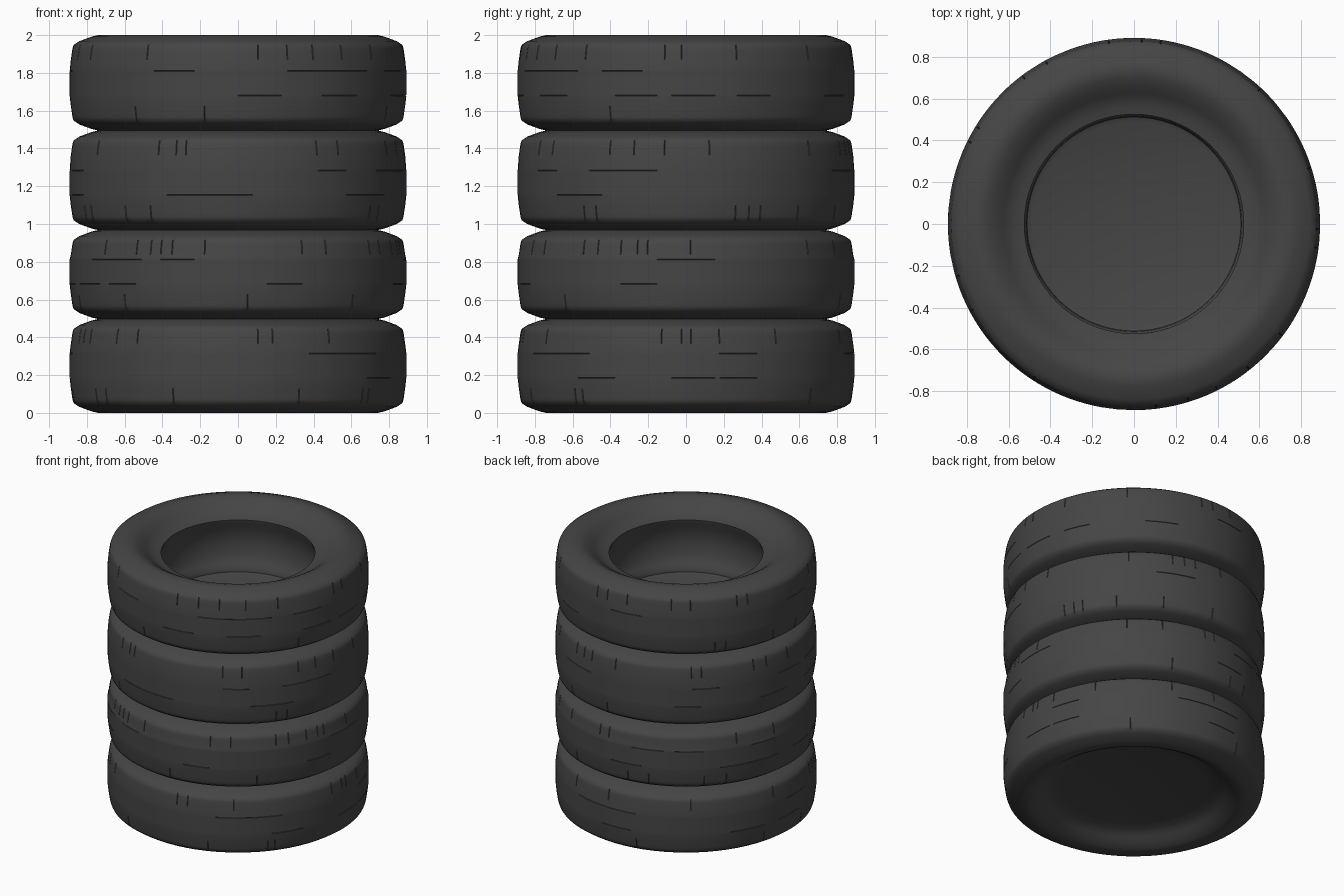
import bpy, bmesh, math, random

if "Cube" in bpy.data.objects:
    bpy.data.objects.remove(bpy.data.objects["Cube"])

random.seed(4)
rubber = bpy.data.materials.new("dark_rubber")
rubber.diffuse_color = (0.06, 0.06, 0.06, 1)
rubber.use_nodes = True
rubber.node_tree.nodes["Principled BSDF"].inputs["Base Color"].default_value = rubber.diffuse_color
SEG = 72


def revolve(name, profile, angles, dent=None):
    """Spin a (radius, height) profile about z; dent(i, k) lowers a point inward."""
    bm = bmesh.new()
    rings = []
    for k, a in enumerate(angles):
        col = []
        for i, (r, z) in enumerate(profile):
            r2 = r - (dent(i, k) if dent else 0)
            col.append(bm.verts.new((r2 * math.cos(a), r2 * math.sin(a), z)))
        rings.append(col)
    n = len(angles)
    for k in range(n):
        c, d = rings[k], rings[(k + 1) % n]
        for i in range(len(profile) - 1):
            bm.faces.new((c[i], d[i], d[i + 1], c[i + 1]))
    bmesh.ops.remove_doubles(bm, verts=bm.verts, dist=0.0001)
    mesh = bpy.data.meshes.new(name)
    bm.to_mesh(mesh)
    bm.free()
    ob = bpy.data.objects.new(name, mesh)
    bpy.context.collection.objects.link(ob)
    mesh.materials.append(rubber)
    bpy.context.view_layer.objects.active = ob
    ob.select_set(True)
    bpy.ops.object.shade_smooth_by_angle(angle=math.radians(40))
    ob.select_set(False)
    return ob


# half cross-section from the inner lip to the tread, height measured from the sidewall face
side = [(0.525, 0.10), (0.56, 0.092), (0.60, 0.078), (0.625, 0.058), (0.66, 0.032),
        (0.70, 0.01), (0.74, 0.0), (0.775, 0.008), (0.84, 0.032), (0.87, 0.052),
        (0.876, 0.07), (0.879, 0.09), (0.885, 0.13)]
grooves = [0.185, 0.315]          # thin circumferential tread cuts


def tyre(name, z0, height, lower_lip, upper_lip):
    low = [p for p in side if lower_lip or p[0] > 0.6]
    high = [(r, height - z) for r, z in reversed(side) if upper_lip or r > 0.6]
    prof = list(low)
    groove_ids = []
    for g in grooves:
        groove_ids.append(len(prof) + 1)
        prof += [(0.891, g - 0.002), (0.891, g), (0.891, g + 0.002)]
    prof += high
    top_start = len(prof) - len(high)
    # even columns plus narrow triples for shoulder slits
    step = math.tau / SEG
    angles, slits = [], {}
    for s in range(SEG):
        angles.append(s * step)
        if random.random() < 0.4:
            a = (s + random.uniform(0.3, 0.7)) * step
            slits[len(angles) + 1] = random.choice(("low", "high", "high"))
            angles += [a - 0.003, a, a + 0.003]
    low_ids = {len(low) - 2, len(low) - 3}
    high_ids = {top_start + 1, top_start + 2}
    cut = {g: [random.random() * math.tau for _ in range(8)] for g in groove_ids}

    def dent(i, k):
        if k in slits and i in (low_ids if slits[k] == "low" else high_ids):
            return 0.007
        if i in cut and any(0 < (angles[k] - a) % math.tau < 0.18 for a in cut[i]):
            return 0.006
        return 0

    revolve(name, [(r, z + z0) for r, z in prof], angles, dent)


# four stacked tyres, slightly uneven in width
levels = [0.0, 0.497, 0.968, 1.495, 2.0]
for n in range(4):
    tyre(f"tyre_{n + 1}", levels[n], levels[n + 1] - levels[n], n == 0, n == 3)

even = [i * math.tau / SEG for i in range(SEG)]
# hollow inside the top tyre, down to its floor
revolve("top_well", [(0.525, 1.90), (0.528, 1.88), (0.56, 1.82), (0.57, 1.72),
                     (0.56, 1.63), (0.535, 1.57), (0.515, 1.545), (0.512, 1.515),
                     (0.49, 1.505), (0.0, 1.50)], even)
# closing disc underneath the lowest tyre
revolve("bottom_cap", [(0.0, 0.105), (0.50, 0.105), (0.525, 0.10)], even)
